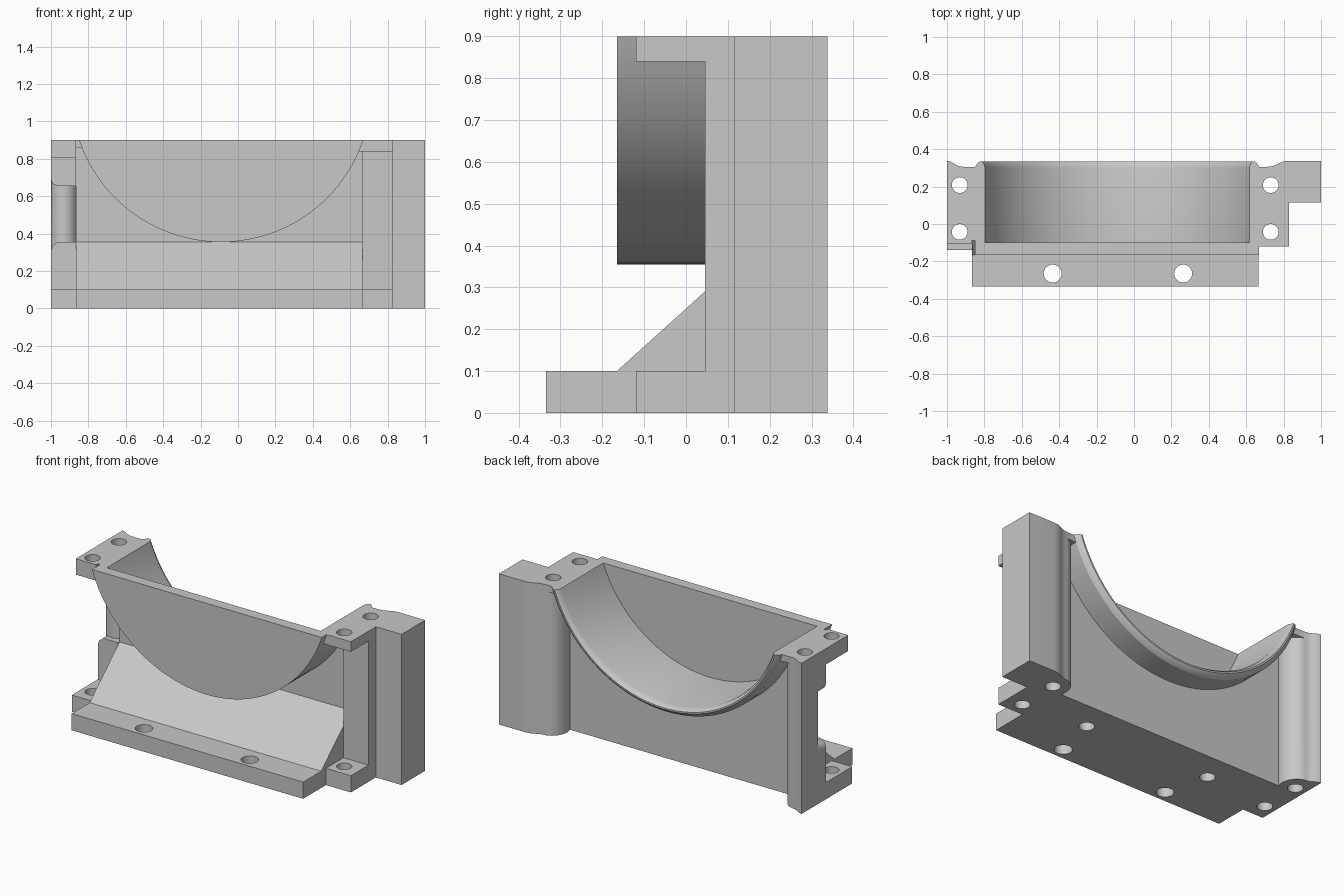
import bpy, bmesh, math
from mathutils import Vector

if "Cube" in bpy.data.objects:
    bpy.data.objects.remove(bpy.data.objects["Cube"])

grey = bpy.data.materials.new("machined_grey")
grey.diffuse_color = (0.58, 0.58, 0.58, 1)
grey.use_nodes = True
grey.node_tree.nodes["Principled BSDF"].inputs["Base Color"].default_value = grey.diffuse_color

CX, CZ = -0.09, 1.157      # axis of the trough, running along y
TOP = 0.9
BACK = 0.172               # rear face of the thin web


def finish(name, bm):
    bmesh.ops.recalc_face_normals(bm, faces=bm.faces)
    me = bpy.data.meshes.new(name)
    bm.to_mesh(me)
    bm.free()
    me.materials.append(grey)
    ob = bpy.data.objects.new(name, me)
    bpy.context.collection.objects.link(ob)
    return ob


def prism(name, pts, axis, lo, hi):
    """Extrude a 2D outline along an axis (0=x: y,z  1=y: x,z  2=z: x,y)."""
    bm = bmesh.new()

    def place(p, d):
        c = list(p)
        c.insert(axis, d)
        return c
    face = bm.faces.new([bm.verts.new(place(p, lo)) for p in pts])
    ext = bmesh.ops.extrude_face_region(bm, geom=[face])
    move = Vector((0, 0, 0))
    move[axis] = hi - lo
    bmesh.ops.translate(bm, vec=move, verts=[g for g in ext["geom"] if isinstance(g, bmesh.types.BMVert)])
    return finish(name, bm)


def box(name, x0, x1, y0, y1, z0, z1):
    return prism(name, [(x0, y0), (x1, y0), (x1, y1), (x0, y1)], 2, z0, z1)


def lathe(name, profile, steps=128):
    """Closed solid of (radius, y) rings around the trough axis."""
    bm = bmesh.new()
    rings = []
    for r, y in profile:
        rings.append([bm.verts.new((CX + r * math.cos(2 * math.pi * i / steps), y,
                                    CZ + r * math.sin(2 * math.pi * i / steps))) for i in range(steps)])
    for a, b in zip(rings, rings[1:]):
        for i in range(steps):
            j = (i + 1) % steps
            bm.faces.new((a[i], a[j], b[j], b[i]))
    bm.faces.new(rings[0])
    bm.faces.new(rings[-1])
    return finish(name, bm)


def drill(name, x, y, r, z0, z1):
    pts = [(x + r * math.cos(2 * math.pi * i / 32), y + r * math.sin(2 * math.pi * i / 32)) for i in range(32)]
    return prism(name, pts, 2, z0, z1)


def boss_arc(cx, side, n=10):
    """Rounded boss outline around a bolt hole, from the web to its rear tip."""
    start = math.asin((BACK - .208) / .1)
    pts = []
    for i in range(n + 1):
        a = start + (math.pi / 2 - start) * i / n
        pts.append((cx + side * .092 * math.cos(a), .208 + .1 * math.sin(a)))
    return pts


def combine(target, tool, op):
    bpy.context.view_layer.objects.active = target
    m = target.modifiers.new(op.lower(), "BOOLEAN")
    m.operation, m.solver, m.object = op, "EXACT", tool
    bpy.ops.object.modifier_apply(modifier=m.name)
    bpy.data.objects.remove(tool)


# upright web with the thick side post and the rounded bosses at both ends
outline = [(-1, .105), (-.865, .105), (-.865, .117), (.665, .117), (.665, .045), (.83, .045),
           (.83, .115), (1, .115), (1, .338), (.83, .338), (.80, .335), (.775, .325), (.755, .314)]
outline += boss_arc(.731, -1)[::-1] + boss_arc(-.932, 1)
outline += [(-.948, .314), (-.965, .325), (-.98, .333), (-1, .338)]
bracket = prism("trough_bracket", outline, 2, 0, TOP)

# trough shell with rounded rear lip, trimmed flush with the top
shell = lathe("trough_shell", [(.802, -.165), (.802, .306), (.796, .316), (.788, .327), (.777, .335), (.6, .335)])
combine(shell, box("trim", -1.5, 1.5, -1, 1, TOP, 3), "DIFFERENCE")

# base plate with sloped gusset, feet, ear flanges and the thin shelves joining ears to shell
parts = [
    shell,
    prism("base_gusset", [(-.335, 0), (.15, 0), (.15, .355), (.117, .355), (-.165, .1), (-.335, .1)], 0, -.865, .665),
    box("left_foot", -1, -.8, -.14, .15, 0, .1),
    box("right_foot", .6, .83, -.12, .15, 0, .1),
    box("left_ear", -1, -.865, -.103, .15, .805, TOP),
    box("right_ear", .55, .83, -.12, .15, .84, TOP),
    box("left_shelf", -.932, -.72, -.088, .306, .86, TOP),
    box("right_shelf", .55, .731, -.1, .306, .86, TOP),
]
for p in parts:
    combine(bracket, p, "UNION")

# hollow of the trough, closed at the front and open at the back
combine(bracket, lathe("hollow", [(.752, -.1), (.752, .3), (.756, .318), (.768, .335), (.768, .4)]), "DIFFERENCE")

# side pocket with flared corners and a rounded floor around the bolt hole
pocket = prism("pocket", [
    (-1.05, .31), (-1, .31), (-.99, .335), (-.965, .355), (-.865, .355), (-.865, .655),
    (-.965, .655), (-.99, .665), (-1, .69), (-1.05, .69)], 1, -.3, .2)
combine(pocket, drill("pocket_floor", -.932, .208, .07, 0, 1), "DIFFERENCE")
combine(bracket, pocket, "DIFFERENCE")

# bolt holes: through the ears, through the base plate, blind from below
for x in (-.932, .731):
    for y in (-.042, .208):
        combine(bracket, drill("bolt_hole", x, y, .042, -.1, 1), "DIFFERENCE")
for x in (-.435, .263):
    combine(bracket, drill("plate_hole", x, -.265, .048, -.1, .2), "DIFFERENCE")
for x in (-.503, .325):
    combine(bracket, drill("blind_hole", x, 0, .042, -.1, .15), "DIFFERENCE")

bpy.ops.object.select_all(action="DESELECT")
bracket.select_set(True)
bpy.context.view_layer.objects.active = bracket
bpy.ops.object.shade_smooth_by_angle(angle=math.radians(30))
